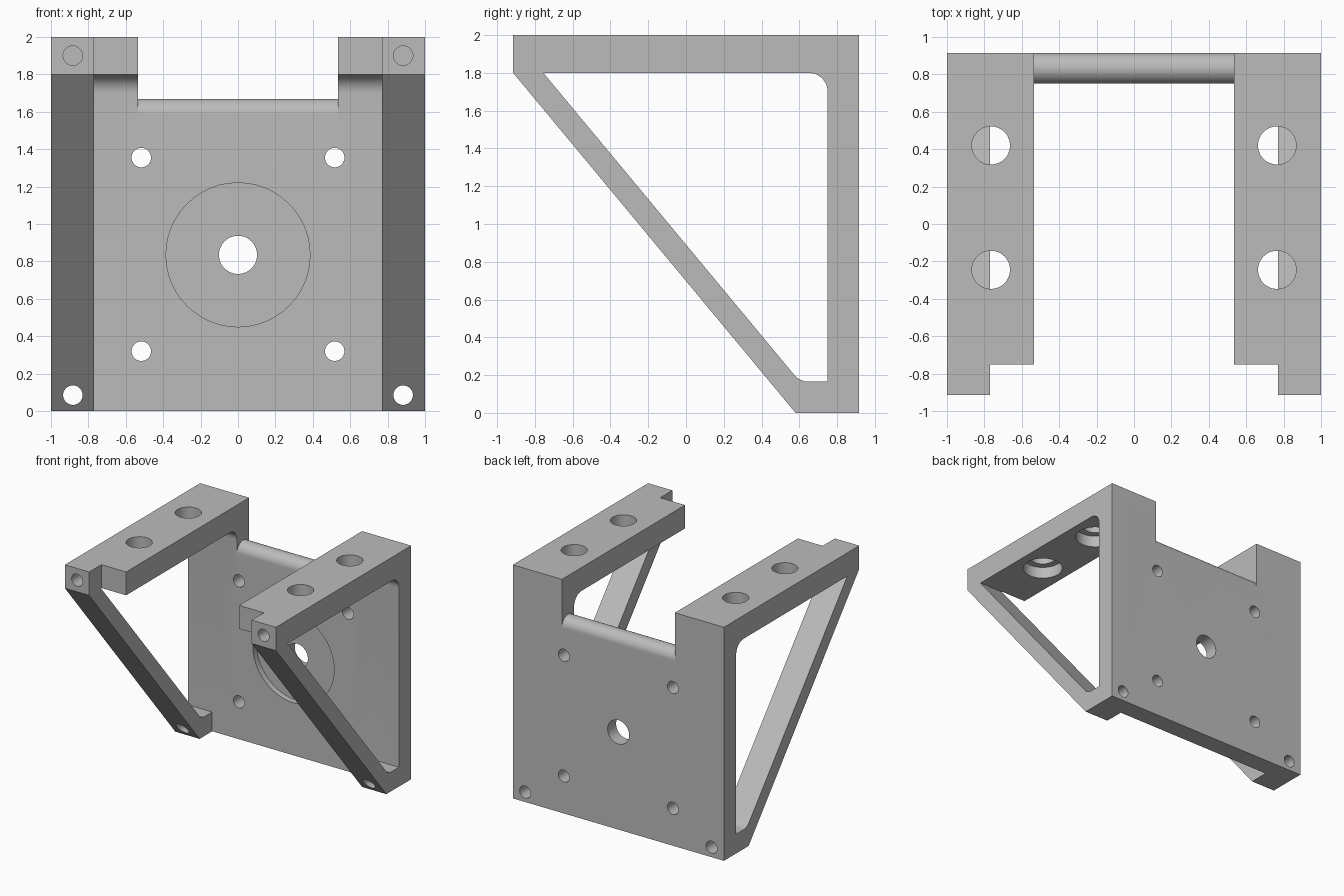
import bpy, bmesh, math
from mathutils import Vector

if "Cube" in bpy.data.objects:
    bpy.data.objects.remove(bpy.data.objects["Cube"])

grey = bpy.data.materials.new("light_grey")
grey.diffuse_color = (0.5, 0.5, 0.5, 1)
grey.use_nodes = True
grey.node_tree.nodes["Principled BSDF"].inputs["Base Color"].default_value = grey.diffuse_color


def arc(cy, cz, r, a0, a1, n=12):
    """Points of an arc in the y-z plane, angles in degrees."""
    out = []
    for i in range(n + 1):
        a = math.radians(a0 + (a1 - a0) * i / n)
        out.append((cy + r * math.cos(a), cz + r * math.sin(a)))
    return out


def prism(name, profile, x0, x1):
    """Extrude a y-z profile from x0 to x1."""
    bm = bmesh.new()
    face = bm.faces.new([bm.verts.new((x0, y, z)) for y, z in profile])
    moved = bmesh.ops.extrude_face_region(bm, geom=[face])["geom"]
    verts = [v for v in moved if isinstance(v, bmesh.types.BMVert)]
    bmesh.ops.translate(bm, verts=verts, vec=(x1 - x0, 0, 0))
    bmesh.ops.recalc_face_normals(bm, faces=bm.faces)
    mesh = bpy.data.meshes.new(name)
    bm.to_mesh(mesh)
    bm.free()
    obj = bpy.data.objects.new(name, mesh)
    bpy.context.collection.objects.link(obj)
    return obj


def cylinder(start, end, r):
    """Round cutter between two points."""
    a, b = Vector(start), Vector(end)
    bpy.ops.mesh.primitive_cylinder_add(vertices=48, radius=r, depth=(b - a).length, location=(a + b) / 2)
    obj = bpy.context.object
    obj.rotation_euler = (b - a).to_track_quat('Z', 'Y').to_euler()
    return obj


def cut(target, cutter):
    bpy.context.view_layer.update()
    mod = target.modifiers.new("cut", 'BOOLEAN')
    mod.operation = 'DIFFERENCE'
    mod.solver = 'EXACT'
    mod.object = cutter
    bpy.context.view_layer.objects.active = target
    bpy.ops.object.modifier_apply(modifier=mod.name)
    bpy.data.objects.remove(cutter)


# Solid wedge block
bracket = prism("motor_bracket", [(-0.915, 2), (-0.915, 1.8), (0.58, 0), (0.915, 0), (0.915, 2)], -1, 1)
bracket.data.materials.append(grey)

# Open space between the two side frames, with a fillet under the flanges
fillet = arc(0.65, 1.7, 0.1, 0, 90)
cut(bracket, prism("inner_space", [(0.75, -1)] + fillet + [(-2, 1.8), (-2, -1)], -0.77, 0.77))
cut(bracket, prism("front_step", [(-2, 1), (-0.75, 1), (-0.75, 3), (-2, 3)], -0.77, 0.77))

# Notch between the flanges, leaving a rounded top edge on the back plate
edge = arc(0.8325, 1.587, 0.0825, 0, 180, 24)
cut(bracket, prism("notch", [(2, 1.587)] + edge + [(-2, 1.587), (-2, 3), (2, 3)], -0.535, 0.535))

# Triangular windows in the side frames
window = [(0.75, 0.165)] + fillet + [(-0.755, 1.8)] + arc(0.65, 0.265, 0.1, 219.7, 270, 8)
for s in (-1, 1):
    cut(bracket, prism("window", window, s * 0.6, s * 1.5))

# Shallow round recess and centre bore in the back plate
cut(bracket, cylinder((0, 0.5, 0.835), (0, 0.80, 0.835), 0.385))
cut(bracket, cylinder((0, 0.5, 0.835), (0, 1.2, 0.835), 0.102))

for s in (-1, 1):
    # Plate screw holes
    for z in (0.32, 1.355):
        cut(bracket, cylinder((s * 0.517, 0.5, z), (s * 0.517, 1.2, z), 0.052))
    # Long corner holes and blind holes in the flange tips
    cut(bracket, cylinder((s * 0.883, 0, 0.085), (s * 0.883, 1.2, 0.085), 0.052))
    cut(bracket, cylinder((s * 0.883, -1.2, 1.9), (s * 0.883, -0.6, 1.9), 0.052))
    # Flange holes, counterbored from below
    for y in (-0.245, 0.42):
        cut(bracket, cylinder((s * 0.765, y, 1.7), (s * 0.765, y, 2.2), 0.102))
        cut(bracket, cylinder((s * 0.765, y, 1.7), (s * 0.765, y, 1.9), 0.16))

# Smooth curved walls, keep hard edges crisp
bpy.ops.object.select_all(action='DESELECT')
bracket.select_set(True)
bpy.context.view_layer.objects.active = bracket
bpy.ops.object.shade_smooth_by_angle(angle=math.radians(30))
